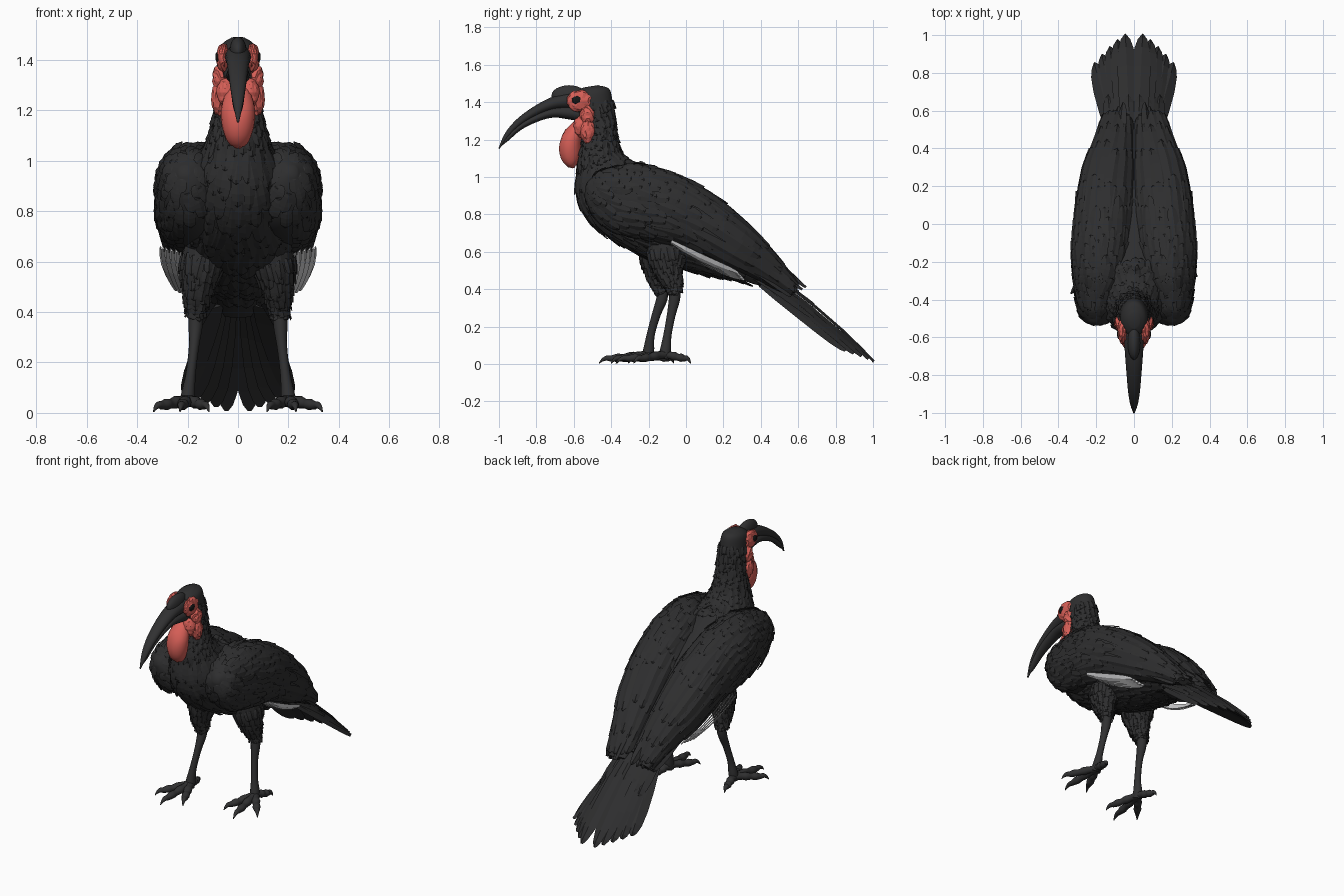
import bpy, bmesh, math, random
from mathutils import Vector as V

if "Cube" in bpy.data.objects:
    bpy.data.objects.remove(bpy.data.objects["Cube"])
random.seed(4)
PI = math.pi


def material(name, rgb):
    m = bpy.data.materials.new(name)
    m.diffuse_color = (*rgb, 1)
    m.use_nodes = True
    m.node_tree.nodes["Principled BSDF"].inputs["Base Color"].default_value = m.diffuse_color
    return m


BLACK = material("black plumage", (0.027, 0.027, 0.028))
HORN = material("dark horn", (0.03, 0.03, 0.031))
RED = material("red skin", (0.68, 0.115, 0.095))
WHITE = material("white feather", (0.68, 0.68, 0.69))
PUPIL = material("eye black", (0.008, 0.008, 0.008))


def finish(bm, name, mat, mirror=False, smooth=True):
    bmesh.ops.recalc_face_normals(bm, faces=bm.faces)
    me = bpy.data.meshes.new(name)
    bm.to_mesh(me)
    bm.free()
    ob = bpy.data.objects.new(name, me)
    bpy.context.collection.objects.link(ob)
    me.materials.append(mat)
    if mirror:
        ob.modifiers.new("Mirror", 'MIRROR')
    if smooth:
        bpy.ops.object.select_all(action='DESELECT')
        ob.select_set(True)
        bpy.context.view_layer.objects.active = ob
        bpy.ops.object.shade_smooth_by_angle(angle=math.radians(40))
    return ob


def tube(rows, power=1.0):
    """Surface through rows of (x, y, z, half width, half depth); S(t, a) gives point, normal, radius."""
    n = len(rows) - 1

    def row(t):
        f = min(max(t, 0), 1) * n
        i = min(int(f), n - 1)
        f -= i
        a, b, c, d = (rows[min(max(k, 0), n)] for k in (i - 1, i, i + 1, i + 2))
        return [q + .5 * f * (r - p + f * (2*p - 5*q + 4*r - s + f * (3*(q - r) + s - p)))
                for p, q, r, s in zip(a, b, c, d)]

    def S(t, a):
        r = row(t)
        tan = (V(row(t + .01)[:3]) - V(row(t - .01)[:3])).normalized()
        u = V((1, 0, 0))
        u = (u - tan * u.dot(tan)).normalized()
        v = u.cross(tan)
        co, si = (math.copysign(abs(k) ** power, k) for k in (math.cos(a), math.sin(a)))
        hw, hd = max(r[3], .002), max(r[4], .002)
        return (V(r[:3]) + u * hw * co + v * hd * si,
                (u * co / hw + v * si / hd).normalized(), (hw + hd) / 2)
    return S


def skin(bm, S, nt, na):
    rings = [[bm.verts.new(S(i / nt, 2 * PI * j / na)[0]) for j in range(na)] for i in range(nt + 1)]
    for p, q in zip(rings, rings[1:]):
        for j in range(na):
            bm.faces.new((p[j], p[j-1], q[j-1], q[j]))
    bm.faces.new(rings[0])
    bm.faces.new(rings[-1])


def feather(bm, spine, width, thick=.006):
    """Closed round-tipped leaf with a raised rib; spine(u) gives point and normal."""
    rows = []
    for u, w in ((0, .5), (.2, .85), (.45, 1), (.7, 1), (.87, .82), (.96, .5), (1, .16)):
        p, n = spine(u)
        d = spine(min(u + .05, 1))[0] - spine(max(u - .05, 0))[0]
        s = d.cross(n).normalized() * width * w / 2
        rows.append([bm.verts.new(c) for c in (p - s, p + n * thick, p + s)])
    for p, q in zip(rows, rows[1:]):
        for j in range(3):
            bm.faces.new((p[j], p[j-1], q[j-1], q[j]))
    bm.faces.new(rows[0])
    bm.faces.new(rows[-1])


def follow(S, t, a, dt, da, lift):
    def spine(u):
        p, n, _ = S(t + dt * u, a + da * u)
        return p + n * (lift * u + .001), n
    return spine


def scatter(bm, S, t0, t1, rows, a0, a1, dt, width, lift=.012, gap=.85):
    for i in range(rows):
        t = t0 + (t1 - t0) * i / max(rows - 1, 1)
        num = max(4, int(abs(a1 - a0) * S(t, 0)[2] / (width * gap)))
        for j in range(num):
            a = a0 + (a1 - a0) * (j + .5 * (i % 2) + random.uniform(-.2, .2)) / num
            feather(bm, follow(S, t + random.uniform(-.01, .01), a, dt * random.uniform(.8, 1.2),
                               random.uniform(-.12, .12), lift * random.uniform(.6, 1.4)), width)


def straight(a, b, n, sag=0):
    a, b, n = V(a), V(b), V(n).normalized()
    return lambda u: (a.lerp(b, u) + n * sag * 4 * u * (1 - u), n)


def lump(bm, c, r, jitter=.0, sub=3):
    for v in bmesh.ops.create_icosphere(bm, subdivisions=sub, radius=1)["verts"]:
        k = 1 + random.uniform(-jitter, jitter)
        v.co = V(c) + V((v.co[i] * r[i] * k for i in range(3)))


# head, neck and torso in one sweep, with overlapping contour feathers
torso = tube([(0, -.51, 1.485, .03, .04), (0, -.505, 1.455, .066, .095), (0, -.49, 1.38, .076, .1),
              (0, -.465, 1.28, .078, .085), (0, -.46, 1.18, .092, .095), (0, -.45, 1.07, .12, .13),
              (0, -.39, .94, .17, .2), (0, -.25, .82, .21, .2), (0, -.05, .72, .23, .19),
              (0, .15, .62, .2, .145), (0, .35, .52, .14, .085), (0, .52, .41, .09, .04)])
bm = bmesh.new()
skin(bm, torso, 55, 28)
finish(bm, "torso", BLACK)
bm = bmesh.new()
scatter(bm, torso, .17, .42, 12, 0, 2 * PI, .045, .038, .008)
scatter(bm, torso, .44, .88, 20, PI * .9, PI * 2.1, .055, .05, .012)
scatter(bm, torso, .42, .55, 5, 0, PI, .05, .048, .01)
finish(bm, "body_feathers", BLACK, smooth=False)

# folded wings: solid shell, small coverts, large coverts, flight feathers
wing = tube([(.215, -.53, .96, .02, .02), (.205, -.48, .94, .085, .1), (.186, -.35, .89, .125, .18),
             (.172, -.15, .845, .152, .187), (.155, .05, .77, .147, .158), (.137, .25, .64, .128, .125),
             (.108, .42, .52, .09, .075), (.085, .58, .39, .06, .022)], .84)
bm = bmesh.new()
skin(bm, wing, 40, 28)
finish(bm, "wing", BLACK, True)
bm = bmesh.new()
scatter(bm, wing, .04, .2, 5, -PI * .5, PI * 1.4, .07, .05, .008)
scatter(bm, wing, .23, .42, 6, -PI * .4, PI * .95, .08, .055, .01)
scatter(bm, wing, .42, .52, 3, -PI * .3, PI * .9, .13, .06, .012)
finish(bm, "wing_coverts", BLACK, True, False)
bm = bmesh.new()
for t, dt, num in ((.73, .26, 7), (.62, .3, 8), (.53, .28, 9)):
    for j in range(num):
        a = -PI * .3 + PI * 1.15 * (j + .5) / num
        feather(bm, follow(wing, t, a, dt * random.uniform(.9, 1.05), .12, .014), .072, .01)
for j in range(5):    # long wing tips beside the tail base
    feather(bm, straight((.2 - .03 * j, .25, .57 + .035 * j), (.155 - .025 * j, .56 + .02 * j, .36 + .012 * j),
                         (.5, .5, .7), .01), .06, .01)
finish(bm, "flight_feathers", BLACK, True, False)

# white primaries showing under the wing edge
bm = bmesh.new()
for j in range(5):
    feather(bm, straight((.302 - .02 * j, -.08 + .005 * j, .655 - .004 * j),
                         (.245 - .016 * j, .28 + .008 * j, .487 - .009 * j), (.75, -.25, -.55), .016), .05, .006)
finish(bm, "white_primaries", WHITE, True, False)

# fanned tail
bm = bmesh.new()
for j in range(5):
    f = j / 4
    feather(bm, straight((.02 + .06 * f, .4, .51 - .09 * f),
                         (.046 + .16 * f, 1.0 - .15 * f ** 1.2, .008 + .06 * f),
                         (.45 * f, .55, .8), .025 - .02 * f), .1, .014)
finish(bm, "tail_feathers", BLACK, True, False)
bm = bmesh.new()
for j in range(4):
    feather(bm, straight((.02 + .025 * j, .36, .52 - .02 * j), (.03 + .035 * j, .68, .315 - .025 * j),
                         (.1 * j, .55, .8), .01), .08, .012)
finish(bm, "tail_coverts", BLACK, True, False)

# curved bill in two halves
for name, off, k in (("upper_bill", .4, .62), ("lower_bill", -.5, .48)):
    rows = [(-.53, 1.375, .054, .085), (-.62, 1.38, .052, .074), (-.71, 1.372, .046, .055),
            (-.8, 1.337, .039, .043), (-.89, 1.282, .031, .033), (-.955, 1.217, .02, .024),
            (-1.0, 1.15, .004, .005)]
    if off < 0:
        rows[-1] = (-.985, 1.17, .003, .003)
    bm = bmesh.new()
    skin(bm, tube([(0, y, z + off * d, w * (1 if off > 0 else .88), d * k) for y, z, w, d in rows]), 24, 16)
    finish(bm, name, HORN)
bm = bmesh.new()
lump(bm, (0, -.625, 1.435), (.034, .095, .056))
finish(bm, "casque", HORN)

# bare red face, cheeks and throat pouch
bm = bmesh.new()
lump(bm, (.06, -.567, 1.408), (.026, .067, .058), .09)
lump(bm, (.068, -.525, 1.33), (.034, .042, .055), .09)
lump(bm, (.076, -.525, 1.245), (.03, .038, .065), .09)
lump(bm, (.045, -.56, 1.27), (.04, .04, .06), .08)
finish(bm, "red_face", RED, True, False)
bm = bmesh.new()
skin(bm, tube([(0, -.55, 1.3, .03, .03), (0, -.585, 1.25, .056, .045), (0, -.615, 1.19, .068, .058),
               (0, -.618, 1.12, .06, .057), (0, -.61, 1.07, .038, .034), (0, -.605, 1.05, .008, .008)]), 14, 18)
for v in bm.verts:
    v.co *= 1 + random.uniform(-.003, .003)
finish(bm, "throat_pouch", RED)
bm = bmesh.new()
lump(bm, (.074, -.583, 1.412), (.017, .03, .025), 0, 2)
finish(bm, "eye", PUPIL, True)

# legs: the right one stands slightly further back
for side, s, dy in (("right", 1, .045), ("left", -1, -.045)):
    thigh = tube([(s * .11, -.1, .72, .08, .1), (s * .14, -.12 + dy * .4, .6, .085, .105),
                  (s * .158, -.12 + dy * .6, .5, .055, .07), (s * .165, -.1 + dy * .75, .42, .036, .042),
                  (s * .168, -.092 + dy * .75, .375, .027, .03)])
    bm = bmesh.new()
    skin(bm, thigh, 14, 16)
    scatter(bm, thigh, .25, .84, 9, 0, 2 * PI, .15, .036, .01)
    finish(bm, side + "_thigh", BLACK, smooth=False)

    ay = -.155 + dy
    bm = bmesh.new()
    skin(bm, tube([(s * .167, -.09 + dy * .75, .42, .026, .028), (s * .168, -.095 + dy * .75, .35, .028, .03),
                   (s * .175, -.12 + dy * .9, .26, .02, .023), (s * .188, -.145 + dy, .15, .02, .022),
                   (s * .198, ay, .07, .028, .03), (s * .2, ay - .01, .03, .028, .028)]), 20, 12)
    finish(bm, side + "_shank", HORN)

    # toes with knuckles and claws
    bm = bmesh.new()
    for dx, ty in ((.135, -.17), (.03, -.265), (-.085, -.2), (.03, .135)):
        toe = [(0, .05, .026), (.22, .046, .022), (.35, .042, .026), (.5, .036, .02), (.62, .034, .024),
               (.75, .03, .018), (.84, .032, .015), (.93, .022, .009), (1, .004, .002)]
        skin(bm, tube([(s * (.2 + dx * f), ay + ty * f, z, r, r * .95) for f, z, r in toe]), 20, 10)
    finish(bm, side + "_toes", HORN)
